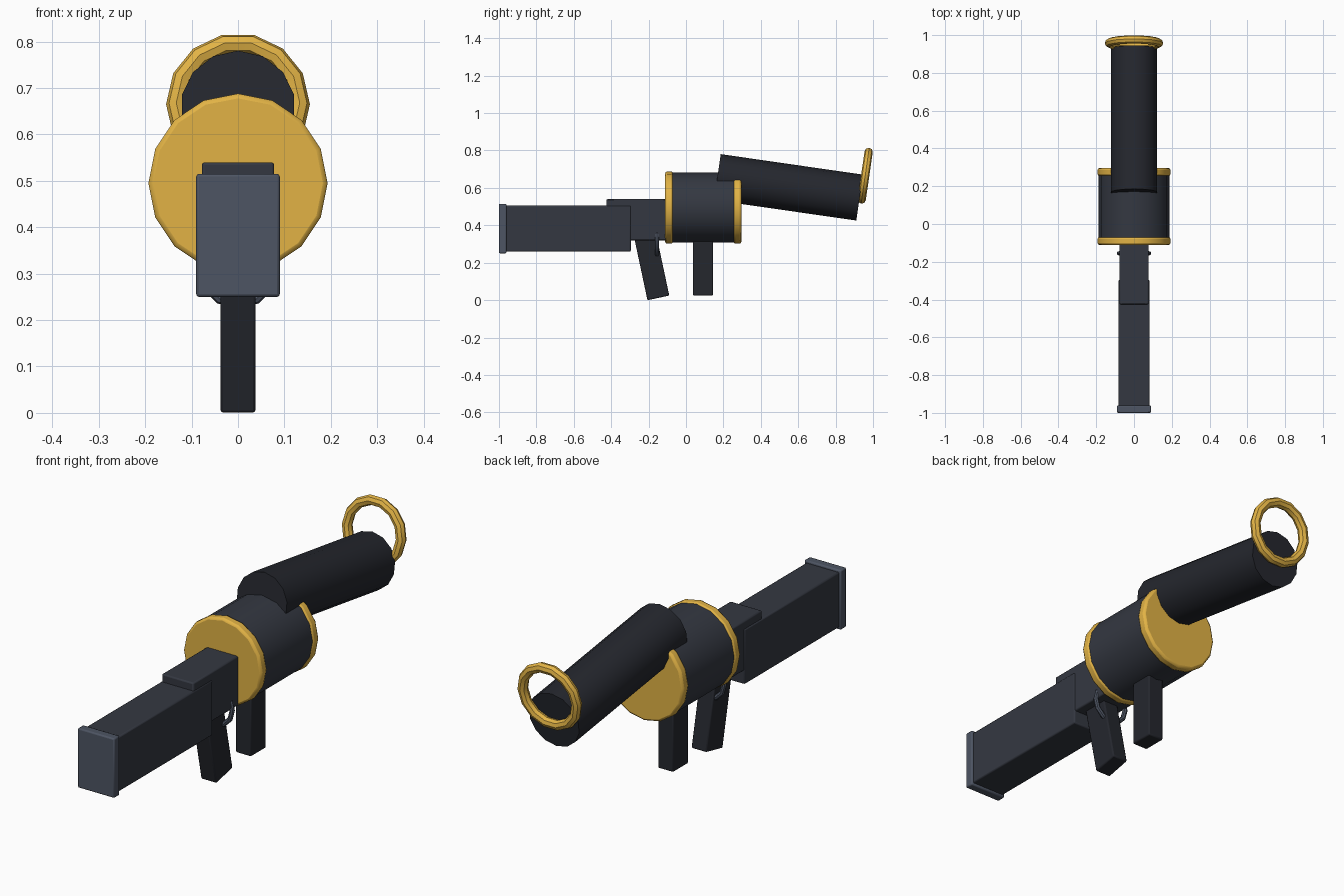
import bpy
from math import radians, cos, sin

if "Cube" in bpy.data.objects:
    bpy.data.objects.remove(bpy.data.objects["Cube"])


def material(name, rgb):
    m = bpy.data.materials.new(name)
    m.diffuse_color = (*rgb, 1)
    m.use_nodes = True
    m.node_tree.nodes["Principled BSDF"].inputs["Base Color"].default_value = m.diffuse_color
    return m


GOLD = material("gold", (0.76, 0.45, 0.06))
BLACK = material("black", (0.018, 0.02, 0.027))
DARK = material("dark_grey", (0.034, 0.039, 0.053))
STEEL = material("steel", (0.075, 0.09, 0.125))
TILT = radians(8.2)


def finish(name, mat, bevel=0):
    ob = bpy.context.object
    ob.name = name
    ob.data.materials.append(mat)
    bpy.ops.object.transform_apply(location=False, rotation=True, scale=True)
    if bevel:
        mod = ob.modifiers.new("edge_bevel", 'BEVEL')
        mod.width = bevel
        mod.segments = 2
        mod.limit_method = 'ANGLE'
        mod.angle_limit = radians(40)
    bpy.ops.object.shade_smooth_by_angle(angle=radians(35))
    return ob


def box(name, mat, half_x, y, z, bevel=0.006, tilt=0):
    bpy.ops.mesh.primitive_cube_add(
        size=1, location=(0, sum(y) / 2, sum(z) / 2), rotation=(tilt, 0, 0))
    bpy.context.object.scale = (2 * half_x, y[1] - y[0], z[1] - z[0])
    return finish(name, mat, bevel)


def tube(name, mat, sides, radius, length, y, z, bevel=0, tilt=0):
    # cylinder lying along y, with a vertex at the top
    bpy.ops.mesh.primitive_cylinder_add(
        vertices=sides, radius=radius, depth=length,
        location=(0, y, z), rotation=(radians(90) - tilt, 0, 0))
    return finish(name, mat, bevel)


def ring(name, mat, sides, major, minor, y, z, tilt=0):
    bpy.ops.mesh.primitive_torus_add(
        major_segments=sides, minor_segments=8, major_radius=major,
        minor_radius=minor, location=(0, y, z),
        rotation=(radians(90) - tilt, 0, 0))
    return finish(name, mat)


# Stock, butt plate and receiver
box("stock", DARK, 0.082, (-0.965, -0.295), (0.26, 0.505))
box("butt_plate", STEEL, 0.09, (-1.0, -0.96), (0.25, 0.515))
box("receiver", DARK, 0.078, (-0.425, -0.09), (0.32, 0.54))

# Grips: the rear one leans, the front one is upright
box("rear_grip", BLACK, 0.038, (-0.2605, -0.1415), (0.012, 0.38),
    tilt=radians(12)).location = (0, -0.186, 0.192)
box("front_grip", BLACK, 0.038, (0.037, 0.145), (0.025, 0.36))

# Trigger guard ring around the grip
ring("trigger_guard", STEEL, 12, 0.08, 0.011, -0.155, 0.315)

# Drum with gold end caps
tube("drum", DARK, 16, 0.188, 0.36, 0.092, 0.495)
for name, y in (("rear_drum_cap", -0.09), ("front_drum_cap", 0.275)):
    tube(name, GOLD, 16, 0.193, 0.042, y, 0.495, bevel=0.01)

# Tilted barrel and muzzle ring
tube("barrel", BLACK, 14, 0.124, 0.768, 0.548, 0.603, tilt=TILT)
ring("muzzle_ring", GOLD, 14, 0.133, 0.022, 0.958, 0.665, tilt=TILT)
